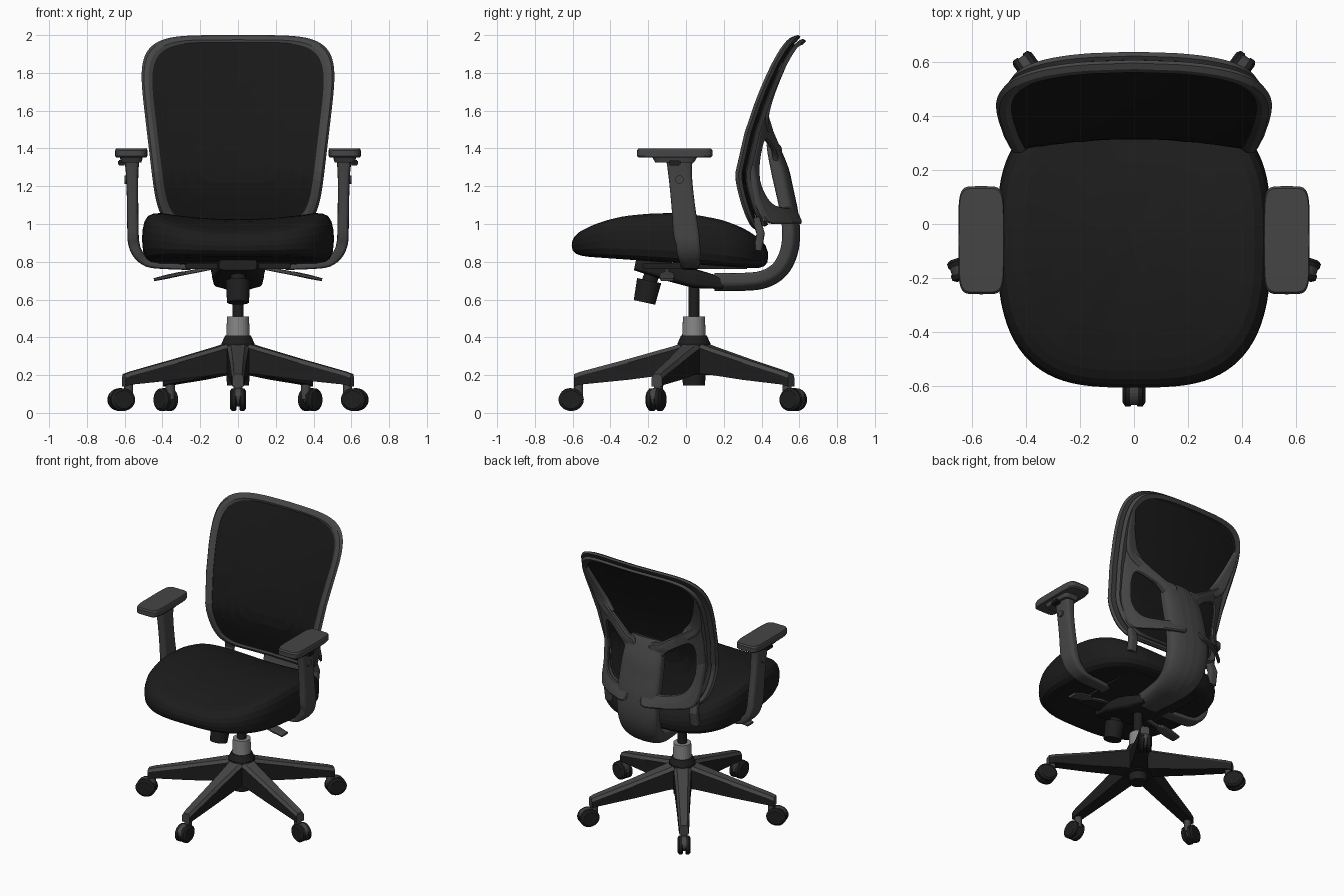
import bpy, bmesh, math
from mathutils import Vector, Matrix

if "Cube" in bpy.data.objects:
    bpy.data.objects.remove(bpy.data.objects["Cube"])


def material(name, value):
    m = bpy.data.materials.new(name)
    m.use_nodes = True
    colour = (value, value, value, 1)
    m.diffuse_color = colour
    m.node_tree.nodes["Principled BSDF"].inputs["Base Color"].default_value = colour
    return m


FABRIC = material("seat fabric", 0.0115)
MESH = material("back mesh", 0.009)
GREY = material("grey plastic", 0.06)
BLACK = material("black plastic", 0.013)
METAL = material("light metal", 0.24)
X, Y = Vector((1, 0, 0)), Vector((0, 1, 0))
made = []


def finish(name, bm, mats, place=None, rule=None):
    bmesh.ops.recalc_face_normals(bm, faces=bm.faces)
    for f in bm.faces:
        f.normal_update()
        if rule:
            f.material_index = rule(f)
    if place:
        bm.transform(place)
    me = bpy.data.meshes.new(name)
    bm.to_mesh(me)
    bm.free()
    for m in mats:
        me.materials.append(m)
    ob = bpy.data.objects.new(name, me)
    bpy.context.scene.collection.objects.link(ob)
    made.append(ob)


def loft(name, rings, mat, wrap=False, place=None, rule=None):
    """Skin equal-sized rings; wrap joins last to first, otherwise the ends are capped."""
    bm = bmesh.new()
    vs = [[bm.verts.new(p) for p in r] for r in rings]
    n = len(vs[0])
    pairs = list(zip(vs, vs[1:])) + ([(vs[-1], vs[0])] if wrap else [])
    for a, b in pairs:
        for i in range(n):
            j = (i + 1) % n
            bm.faces.new((a[i], a[j], b[j], b[i]))
    if not wrap:
        bm.faces.new(vs[0])
        bm.faces.new(vs[-1])
    finish(name, bm, mat if isinstance(mat, list) else [mat], place, rule)


def spow(v, p):
    return math.copysign(abs(v) ** p, v)


def angles(n):
    return [2 * math.pi * i / n for i in range(n)]


def refine(pts, steps=4):
    """Smooth curve through the given points."""
    out = []
    for i in range(len(pts) - 1):
        a, b, c, d = pts[max(i - 1, 0)], pts[i], pts[i + 1], pts[min(i + 2, len(pts) - 1)]
        for k in range(steps):
            t = k / steps
            out.append(b + ((c - a) * t + (2 * a - 5 * b + 4 * c - d) * t * t + (3 * b - a - 3 * c + d) * t ** 3) / 2)
    return out + [pts[-1]]


def sweep(name, pts, axis, sizes, mat, p=0.5, n=24, arch=0, curved=False, place=None):
    """Rounded section along a path: sizes are half extents along axis and across it."""
    pts = [Vector(q) for q in pts]
    sizes = [Vector(sizes[min(i, len(sizes) - 1)]) for i in range(len(pts))]
    if curved:
        pts, sizes = refine(pts), refine(sizes)
    rings = []
    for i, q in enumerate(pts):
        tan = (pts[min(i + 1, len(pts) - 1)] - pts[max(i - 1, 0)]).normalized()
        a = (axis - tan * axis.dot(tan)).normalized()
        b = a.cross(tan)
        w, t = sizes[i]
        ring = []
        for g in angles(n):
            c, s = spow(math.cos(g), p), spow(math.sin(g), p)
            ring.append(q + a * w * c + b * (t * s - arch * c * c))
        rings.append(ring)
    loft(name, rings, mat, place=place)


def cylinder(name, p0, p1, r, mat, r1=None, place=None):
    axis = Y if abs((Vector(p1) - Vector(p0)).normalized().x) > 0.7 else X
    sweep(name, [p0, p1], axis, [(r, r), (r1 or r, r1 or r)], mat, p=1, n=28, place=place)


def box(name, loc, size, mat, place=None):
    bm = bmesh.new()
    bmesh.ops.create_cube(bm, size=1, matrix=Matrix.Translation(loc) @ Matrix.Diagonal((*size, 1)))
    bmesh.ops.bevel(bm, geom=bm.edges[:], offset=min(size) * 0.2, segments=2, affect='EDGES')
    finish(name, bm, [mat], place)


# Seat cushion: rings of a rounded outline between an arched top and a flat underside
def seat_point(g, s, h):
    y = -0.085 + 0.52 * s * spow(math.sin(g), 0.62)
    half = 0.508 - 0.10 * max(0, -y - 0.1) ** 1.5
    x = half * s * spow(math.cos(g), 0.62)
    fall = 0.3 if y < -0.1 else 0.42
    top = 1.06 - fall * (y + 0.1) ** 2 - 0.035 * max(0, 1 - (x / 0.42) ** 2)
    bottom = 0.79 - 0.07 * y
    return Vector((x, y, bottom + (top - bottom) * h))


section = [(0.02, 0), (0.5, 0), (0.82, 0), (0.91, 0.03), (0.96, 0.1), (0.99, 0.24), (1, 0.45), (0.996, 0.64),
           (0.975, 0.82), (0.94, 0.93), (0.88, 0.985), (0.8, 1), (0.6, 1), (0.4, 1), (0.2, 1), (0.02, 1)]
loft("seat_cushion", [[seat_point(g, s, h) for g in angles(80)] for s, h in section], FABRIC)
box("seat_pan", (0, 0.05, 0.778), (0.56, 0.56, 0.03), BLACK)


# Backrest: a curved surface with a rounded outline, squarer at the bottom
def back_y(x, z):
    return 0.31 + 0.415 * abs(z - 1.25) ** 1.4 - 0.2 * x * x


def back_point(g, d, e, f=1):
    p = 0.4 if math.sin(g) > 0 else 0.3
    dz = (0.517 - 0.7 * d) * spow(math.sin(g), p)
    x = (0.432 + 0.118 * (0.423 + dz) - d) * spow(math.cos(g), p) * f
    z = 1.483 + dz * f
    return Vector((x, back_y(x, z) + e, z))


def back_ring(d, e, f=1):
    return [back_point(g, d, e, f) for g in angles(120)]


rim = [(0, 0.008), (0.012, -0.01), (0.035, -0.014), (0.055, -0.004), (0.055, 0.014), (0.012, 0.024)]
loft("back_front_rim", [back_ring(d, e) for d, e in rim], GREY, wrap=True)
rear = [(0.03, 0.045), (0.045, 0.036), (0.07, 0.04), (0.075, 0.055), (0.045, 0.066)]
loft("back_rear_rim", [back_ring(d, e) for d, e in rear], GREY, wrap=True)
fill = [1, 0.85, 0.7, 0.55, 0.4, 0.2, 0.02]
loft("back_mesh_panel", [back_ring(0.05, 0.0, f) for f in reversed(fill)]
     + [back_ring(0.05, 0.01, f) for f in fill], MESH)


# Rear support: shoulder panels with a rounded opening, bulging from the rim out to the spine
def rear_point(x, z, e=0):
    bulge = max(0, min(1, (1.64 - z) / 0.25)) * (0.115 + 0.22 * max(0, 1.38 - z))
    return Vector((x, back_y(x, z) + 0.045 + e + bulge * max(0, 1 - (x / 0.42) ** 2), z))


def shoulder_ring(side, ru, rv, p, e):
    ring = []
    for g in angles(64):
        u = 0.5 + 0.04 * (ru < 0.4) + ru * spow(math.cos(g), p)
        v = 0.5 + rv * spow(math.sin(g), p)
        x = 0.05 + u * (0.33 + 0.045 * v)
        high = 1.425 + 0.7 * max(0, x - 0.13)
        ring.append(rear_point(side * x, 1.0 + (high - 1.0) * v, e))
    return ring


for side, label in ((1, "left"), (-1, "right")):
    shape = [(0.5, 0.5, 0.2, -0.012), (0.5, 0.5, 0.2, 0.008), (0.48, 0.48, 0.22, 0.016), (0.4, 0.42, 0.4, 0.017),
             (0.32, 0.33, 0.55, 0.014), (0.31, 0.32, 0.55, 0.004), (0.32, 0.33, 0.55, -0.012),
             (0.4, 0.42, 0.4, -0.014)]
    loft(label + "_back_shoulder", [shoulder_ring(side, *s) for s in shape], GREY, wrap=True)
    arm = [(0.3, 1.51), (0.365, 1.58), (0.405, 1.68), (0.428, 1.77), (0.442, 1.85)]
    sweep(label + "_back_upper_arm", [rear_point(side * x, z) for x, z in arm], Y,
          [(0.016, w) for w in (0.035, 0.045, 0.035, 0.025, 0.012)], GREY, curved=True)
    sweep(label + "_back_post", [(side * 0.33, 0.37, 1.03), (side * 0.34, 0.395, 0.95), (side * 0.34, 0.38, 0.86)],
          X, [(0.03, 0.022)], GREY)

# Spine: wide convex support running from the back down under the seat
spine = [(0.458, 1.43), (0.473, 1.38), (0.502, 1.28), (0.527, 1.17), (0.55, 1.06), (0.56, 0.96), (0.553, 0.87),
         (0.523, 0.79), (0.475, 0.735), (0.4, 0.7), (0.3, 0.69), (0.15, 0.69)]
half = [0.115, 0.145, 0.155, 0.16, 0.16, 0.16, 0.155, 0.15, 0.14, 0.125, 0.11, 0.09]
sweep("spine_support", [(0, y, z) for y, z in spine], X,
      [(w, 0.022 + 0.011 * min(i, 2)) for i, w in enumerate(half)], GREY, n=40, arch=0.02, curved=True)

# Tilt mechanism, tension knob and levers
sweep("tilt_mechanism", [(0, -0.27, 0.785), (0, -0.1, 0.75), (0, 0.05, 0.71), (0, 0.2, 0.685)], X,
      [(0.1, 0.03), (0.14, 0.05), (0.13, 0.05), (0.09, 0.03)], BLACK, p=0.4)
cylinder("tension_stem", (0, -0.17, 0.76), (0, -0.2, 0.68), 0.04, BLACK)
cylinder("tension_knob", (0, -0.195, 0.70), (0, -0.22, 0.585), 0.065, BLACK, 0.058)
for side, label in ((1, "left"), (-1, "right")):
    sweep(label + "_lever", [(side * x, -0.1, z) for x, z in
                             ((0.1, 0.775), (0.28, 0.74), (0.31, 0.735), (0.38, 0.72), (0.445, 0.705))], Y,
          [(0.012, 0.01), (0.012, 0.01), (0.035, 0.011), (0.04, 0.011), (0.035, 0.008)], GREY)


# Armrests
def slab(name, x, hx, hy, levels):
    loft(name, [[Vector((x + hx * s * spow(math.cos(g), 0.35), -0.06 + hy * s * spow(math.sin(g), 0.35), z))
                 for g in angles(48)] for z, s in levels], GREY)


for side, label in ((1, "left"), (-1, "right")):
    slab(label + "_arm_pad", side * 0.565, 0.085, 0.2, [(1.352, 0.95), (1.36, 1), (1.39, 1), (1.4, 0.96)])
    slab(label + "_arm_pad_base", side * 0.565, 0.062, 0.12, [(1.325, 0.85), (1.355, 1)])
    path = [(0.562, -0.035, 1.345), (0.56, -0.03, 1.25), (0.558, -0.015, 1.1), (0.556, 0, 0.96),
            (0.552, 0.01, 0.9), (0.535, 0.015, 0.85), (0.5, 0.02, 0.81), (0.44, 0.02, 0.785), (0.25, 0.02, 0.77)]
    sizes = [(0.07, 0.04), (0.062, 0.032), (0.062, 0.03), (0.068, 0.03), (0.064, 0.03), (0.062, 0.028),
             (0.055, 0.025), (0.05, 0.02), (0.04, 0.014)]
    sweep(label + "_arm_post", [(side * x, y, z) for x, y, z in path], Y, sizes, GREY, curved=True)
    cylinder(label + "_arm_button", (side * 0.57, -0.035, 1.235), (side * 0.602, -0.035, 1.235), 0.022, GREY)
    box(label + "_arm_latch", (side * 0.615, -0.06, 1.325), (0.04, 0.06, 0.03), BLACK)

# Gas column and hub
HUB = Matrix.Translation((0, 0.042, 0))
cylinder("column_rod", (0, 0, 0.5), (0, 0, 0.7), 0.03, BLACK, place=HUB)
cylinder("column_sleeve", (0, 0, 0.39), (0, 0, 0.51), 0.063, METAL, 0.058, place=HUB)
cylinder("base_hub", (0, 0, 0.2), (0, 0, 0.37), 0.085, BLACK, 0.088, place=HUB)
cylinder("base_hub_collar", (0, 0, 0.37), (0, 0, 0.41), 0.086, BLACK, 0.068, place=HUB)
cylinder("base_hub_foot", (0, 0, 0.145), (0, 0, 0.2), 0.058, BLACK, 0.062, place=HUB)


# Five legs with grey tops and dark sides, each on a hooded twin wheel caster
def leg_section(r, w, low, high):
    return [Vector((r, k * w, z)) for k, z in ((-1, low), (1, low), (1, high - 0.02), (0.65, high),
                                               (-0.65, high), (-1, high - 0.02))]


def leg_colour(f):
    return 0 if f.normal.z > 0.3 or f.normal.x > 0.7 else 1


for k in range(5):
    place = HUB @ Matrix.Rotation(math.radians(72 * k - 90), 4, 'Z')
    tag = "_%d" % (k + 1)
    loft("leg" + tag, [leg_section(0.04, 0.06, 0.21, 0.375), leg_section(0.12, 0.055, 0.205, 0.35),
                       leg_section(0.35, 0.043, 0.175, 0.285), leg_section(0.6, 0.034, 0.15, 0.218),
                       leg_section(0.636, 0.03, 0.14, 0.205)], [GREY, BLACK], place=place, rule=leg_colour)
    cylinder("caster_stem" + tag, (0.61, 0, 0.07), (0.61, 0, 0.16), 0.024, GREY, place=place)
    sweep("caster_hood" + tag, [(0.655, d, 0.083) for d in (-0.014, 0.014)], X, [(0.057, 0.048)], GREY, p=1,
          n=28, place=place)
    for s in (-1, 1):
        sweep("caster_wheel%s_%s" % (tag, "a" if s > 0 else "b"),
              [(0.65, s * d, 0.07) for d in (0.009, 0.013, 0.032, 0.042)], X,
              [(0.06, 0.055), (0.067, 0.06), (0.067, 0.06), (0.052, 0.048)], BLACK, p=1, n=28, place=place)

# Smooth shading with crisp edges
for ob in bpy.context.view_layer.objects:
    ob.select_set(ob in made)
bpy.context.view_layer.objects.active = made[0]
bpy.ops.object.shade_smooth_by_angle(angle=math.radians(35))
